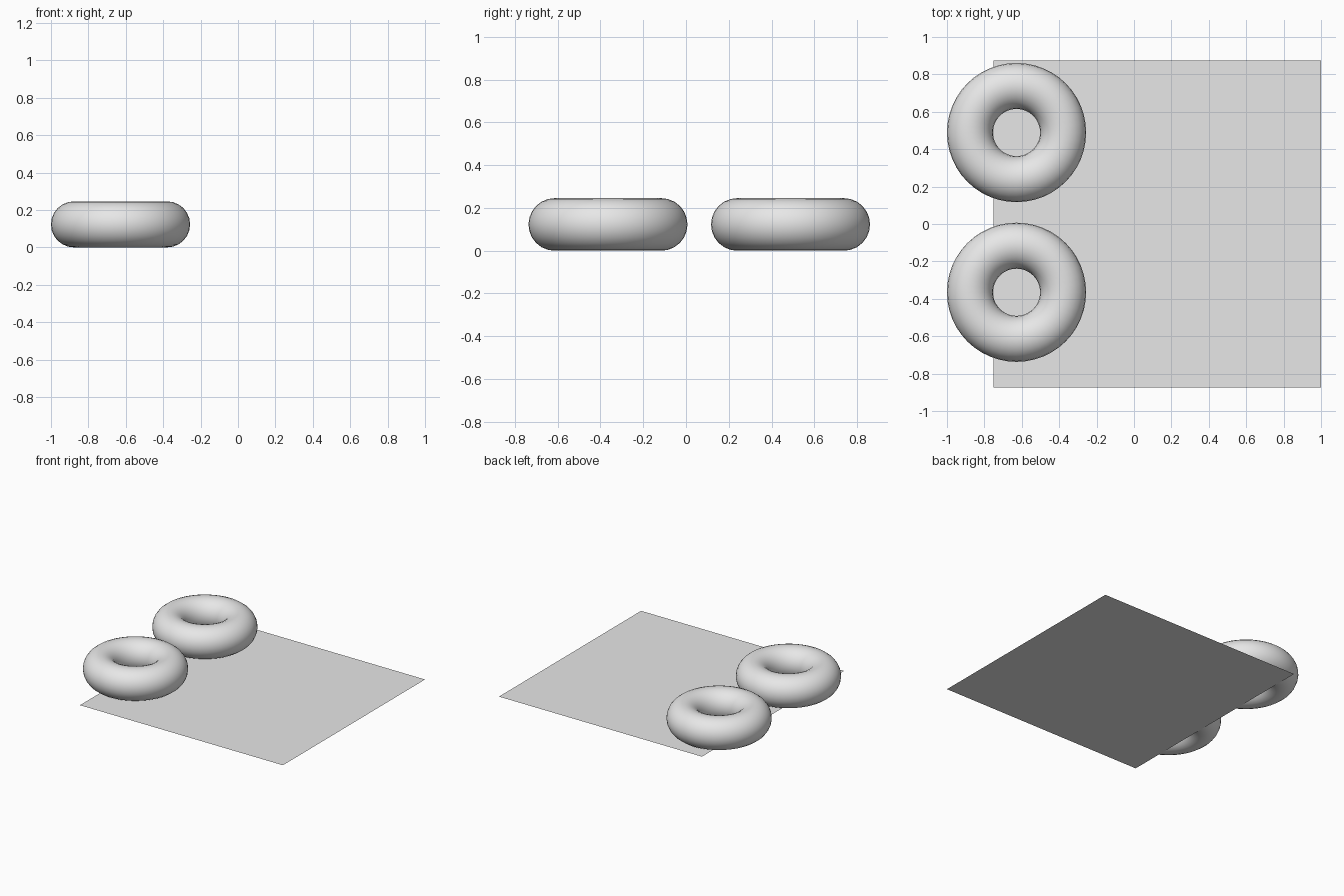
import bpy

cube = bpy.data.objects.get("Cube")
if cube:
    bpy.data.objects.remove(cube, do_unlink=True)

# Single light grey material
grey = bpy.data.materials.new("light_grey")
grey.use_nodes = True
grey.diffuse_color = (0.8, 0.8, 0.8, 1)
grey.node_tree.nodes["Principled BSDF"].inputs["Base Color"].default_value = (0.8, 0.8, 0.8, 1)

# Flat square sheet on the ground
bpy.ops.mesh.primitive_plane_add(size=1.75, location=(0.125, 0, 0))
sheet = bpy.context.object
sheet.name = "ground_sheet"
sheet.data.materials.append(grey)

# Two identical rings resting on the sheet's edge
TUBE = 0.123
for name, y in (("front_ring", -0.365), ("back_ring", 0.489)):
    bpy.ops.mesh.primitive_torus_add(
        major_radius=0.249, minor_radius=TUBE,
        major_segments=48, minor_segments=24,
        location=(-0.628, y, TUBE))
    ring = bpy.context.object
    ring.name = name
    ring.data.materials.append(grey)
    bpy.ops.object.shade_smooth()
